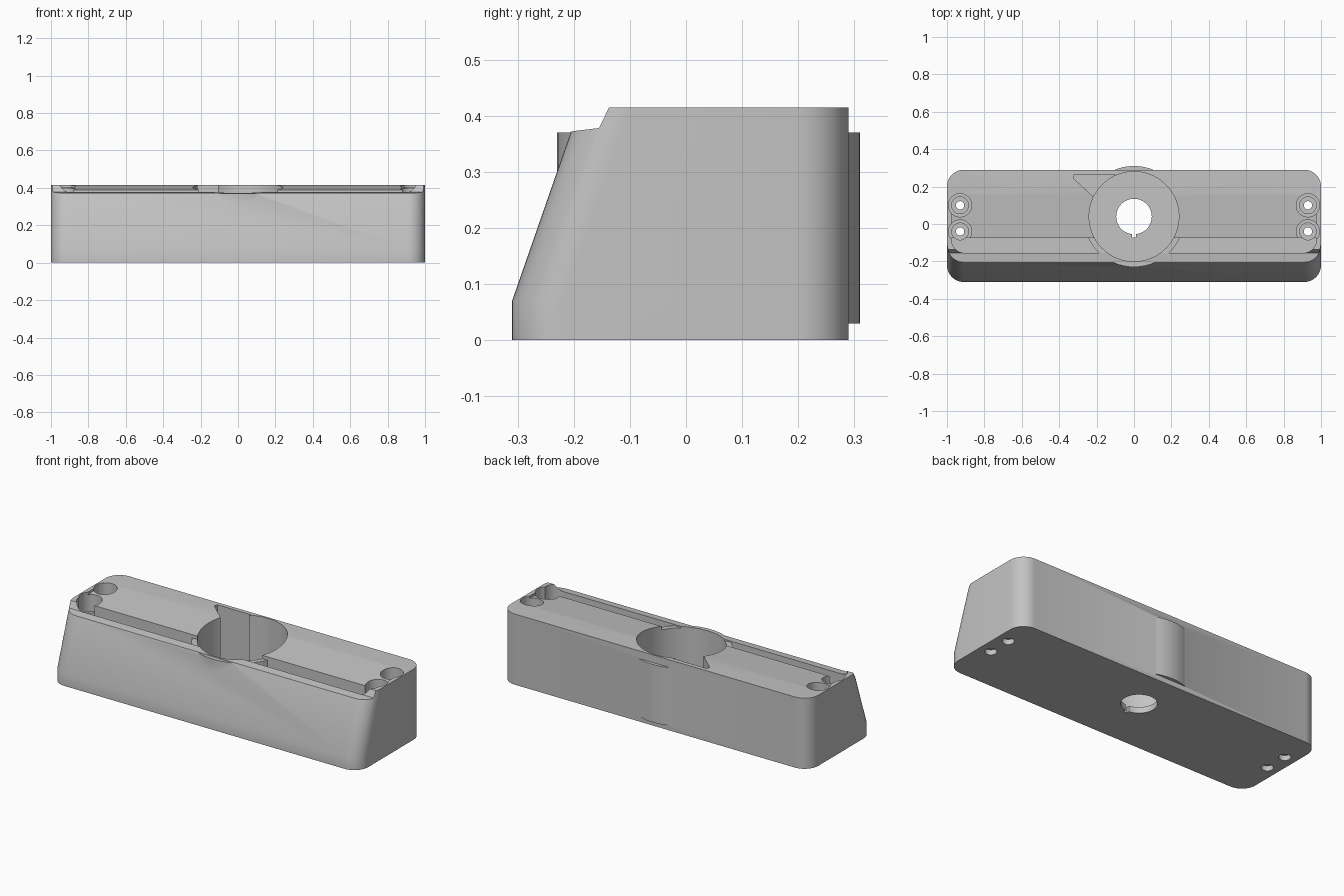
import bpy, bmesh
from math import pi, sin, cos, radians

if "Cube" in bpy.data.objects:
    bpy.data.objects.remove(bpy.data.objects["Cube"])

grey = bpy.data.materials.new("plain grey")
grey.use_nodes = True
grey.diffuse_color = (0.55, 0.55, 0.55, 1)
grey.node_tree.nodes["Principled BSDF"].inputs["Base Color"].default_value = grey.diffuse_color


def loft(name, rings):
    """Skin equal-length rings of points and cap both ends."""
    bm = bmesh.new()
    rows = [[bm.verts.new(p) for p in ring] for ring in rings]
    n = len(rows[0])
    for a, b in zip(rows, rows[1:]):
        for i in range(n):
            j = (i + 1) % n
            bm.faces.new((a[i], a[j], b[j], b[i]))
    bm.faces.new(rows[0][::-1])
    bm.faces.new(rows[-1])
    bmesh.ops.recalc_face_normals(bm, faces=bm.faces)
    mesh = bpy.data.meshes.new(name)
    bm.to_mesh(mesh)
    bm.free()
    mesh.materials.append(grey)
    ob = bpy.data.objects.new(name, mesh)
    bpy.context.collection.objects.link(ob)
    return ob


def prism(name, pts, z0, z1):
    return loft(name, [[(x, y, z) for x, y in pts] for z in (z0, z1)])


def side_prism(name, pts, half):
    return loft(name, [[(x, y, z) for y, z in pts] for x in (-half, half)])


def cylinder(name, x, y, r, z0, z1, n=48):
    pts = [(x + r * cos(2 * pi * i / n), y + r * sin(2 * pi * i / n)) for i in range(n)]
    return prism(name, pts, z0, z1)


def rounded(half, y0, y1, r_front, r_back, n=10):
    """Rounded rectangle outline with separate front and back corner radii."""
    pts = []
    for sx, y, r, start in ((1, y1, r_back, 0), (-1, y1, r_back, 90),
                            (-1, y0, r_front, 180), (1, y0, r_front, 270)):
        cy = y - r if y == y1 else y + r
        for i in range(n + 1):
            a = radians(start + 90 * i / n)
            pts.append((sx * (half - r) + r * cos(a), cy + r * sin(a)))
    return pts


def combine(body, tool, op="DIFFERENCE"):
    mod = body.modifiers.new(op, "BOOLEAN")
    mod.operation, mod.solver, mod.object = op, "EXACT", tool
    bpy.context.view_layer.objects.active = body
    bpy.ops.object.modifier_apply(modifier=mod.name)
    bpy.data.objects.remove(tool)


# Housing with a sloping front
TOP, BACK = 0.415, 0.29
levels = ((0, -0.31), (0.07, -0.31), (TOP, -0.19))
housing = loft("housing", [[(x, y, z) for x, y in rounded(1, front, BACK, 0.09, 0.09)]
                           for z, front in levels])

# Lowered front rim, slightly sloping deck and cable channel
combine(housing, side_prism("rim_cut", [(-0.137, TOP), (-0.155, 0.378), (-0.205, 0.372),
                                        (-0.4, 0.35), (-0.4, 0.6), (-0.137, 0.6)], 1.2))
combine(housing, side_prism("deck_cut", [(0.16, TOP), (-0.076, 0.39), (-0.076, 0.6), (0.16, 0.6)], 0.975))
combine(housing, prism("channel_cut", rounded(0.975, -0.155, -0.075, 0.07, 0.002), 0.25, 0.6))

# Round hub: outer wall, well, side pocket, keyed shaft hole
HUB = 0.04
combine(housing, cylinder("hub_wall", 0, HUB, 0.27, 0.03, 0.37, 96), "UNION")
combine(housing, cylinder("hub_well", 0, HUB, 0.24, 0.035, 0.6, 96))
combine(housing, prism("hub_pocket", [(-0.1, 0.265), (-0.32, 0.265), (-0.325, 0.245), (-0.2, 0.13)], 0.05, 0.6))
combine(housing, cylinder("shaft_hole", 0, HUB, 0.095, -0.1, 0.2, 64))
combine(housing, prism("key_slot", [(-0.012, -0.072), (0.012, -0.072), (0.012, 0), (-0.012, 0)], -0.1, 0.2))

# Stepped screw holes at both ends
for x in (-0.93, 0.93):
    for y in (-0.04, 0.1):
        for r, z0, z1 in ((0.062, 0.3, 0.6), (0.045, 0.1, 0.35), (0.022, -0.1, 0.2), (0.032, -0.1, 0.03)):
            combine(housing, cylinder("screw_hole", x, y, r, z0, z1, 32))

bpy.ops.object.select_all(action="DESELECT")
housing.select_set(True)
bpy.context.view_layer.objects.active = housing
bpy.ops.object.shade_smooth_by_angle(angle=radians(30))
